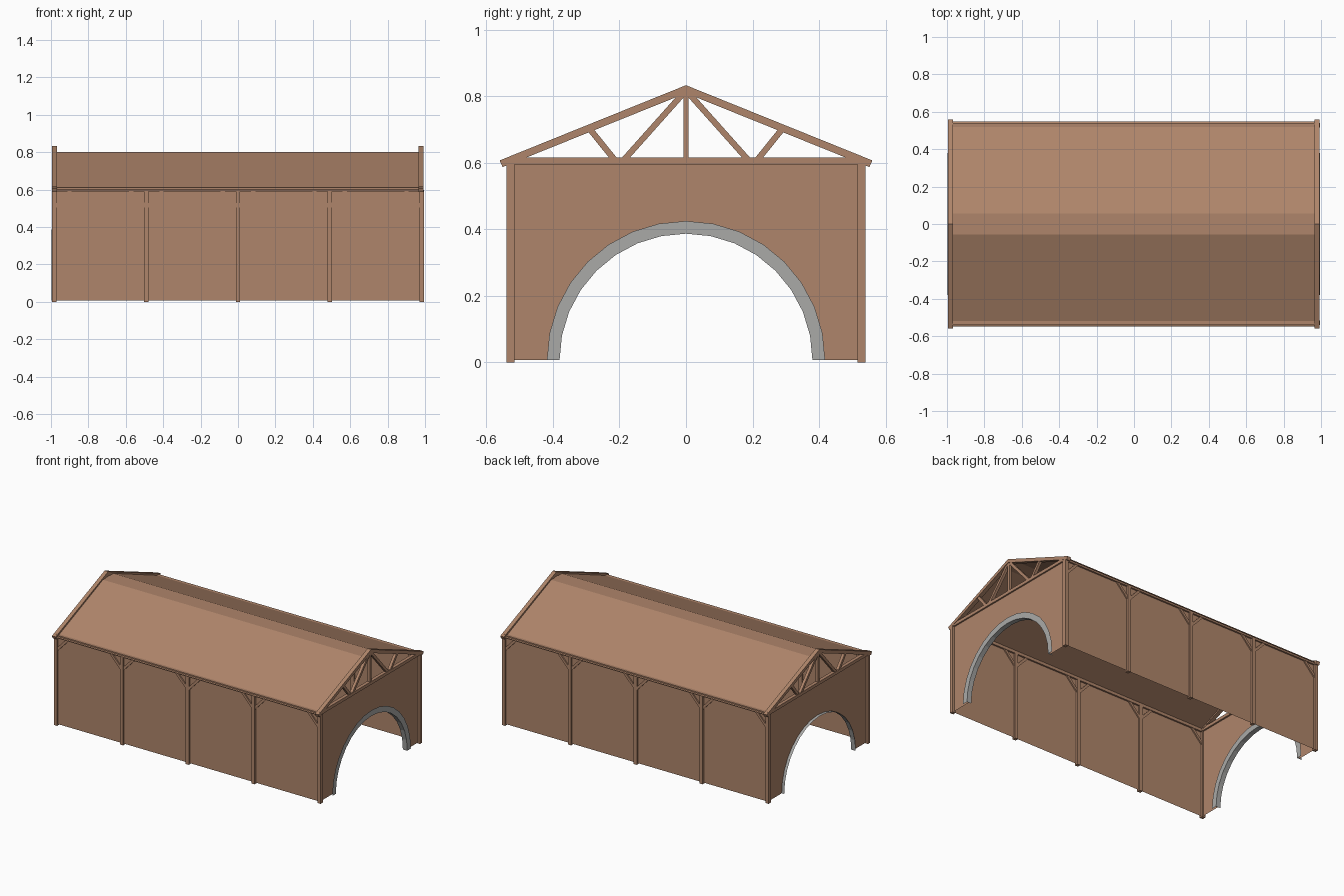
import bpy, math
from mathutils import Vector

if "Cube" in bpy.data.objects:
    bpy.data.objects.remove(bpy.data.objects["Cube"])


def material(name, rgb):
    m = bpy.data.materials.new(name)
    m.diffuse_color = (*rgb, 1)
    m.use_nodes = True
    m.node_tree.nodes["Principled BSDF"].inputs["Base Color"].default_value = m.diffuse_color
    return m


WOOD = material("brown wood", (0.43, 0.235, 0.145))
STONE = material("grey stone", (0.40, 0.40, 0.39))


def mesh(name, verts, faces, mat=WOOD):
    me = bpy.data.meshes.new(name)
    me.from_pydata([tuple(v) for v in verts], [], faces)
    me.materials.append(mat)
    ob = bpy.data.objects.new(name, me)
    bpy.context.collection.objects.link(ob)
    return ob


def prism(name, pts, a, b, axis):
    """Extrude a closed profile along x (pts = y,z) or y (pts = x,z)."""
    n = len(pts)
    place = (lambda p, t: (t, p[0], p[1])) if axis == "x" else (lambda p, t: (p[0], t, p[1]))
    verts = [place(p, t) for t in (a, b) for p in pts]
    faces = [list(range(n))[::-1], list(range(n, 2 * n))]
    faces += [[i, (i + 1) % n, n + (i + 1) % n, n + i] for i in range(n)]
    ob = mesh(name, verts, faces)
    import bmesh
    bm = bmesh.new()
    bm.from_mesh(ob.data)
    bmesh.ops.recalc_face_normals(bm, faces=bm.faces)
    bm.to_mesh(ob.data)
    bm.free()
    return ob


def strut(name, p, q, w, a, b, axis):
    """Straight bar of width w between two profile points."""
    p, q = Vector(p), Vector(q)
    d = (q - p).normalized()
    s = Vector((-d.y, d.x)) * w / 2
    return prism(name, [p - s, q - s, q + s, p + s], a, b, axis)


def arc(r, z0=0.007, n=16):
    return [(r * math.cos(math.pi * i / n), z0 + r * math.sin(math.pi * i / n)) for i in range(n + 1)]


WY = 0.528            # long wall plane
POSTS = [-0.982, -0.49, 0, 0.49, 0.982]

# long sides: wall sheet, eave beam, posts with angled braces
for s, side in ((-1, "front"), (1, "back")):
    y = s * WY
    mesh(side + "_wall", [(-.98, y, .007), (.98, y, .007), (.98, y, .60), (-.98, y, .60)],
         [[0, 1, 2, 3] if s < 0 else [3, 2, 1, 0]])
    strut(side + "_eave_beam", (-.97, .60), (.97, .60), .02, y - .011, y + .011, "y")
    for i, x in enumerate(POSTS):
        strut(f"{side}_post_{i}", (x, 0), (x, .597), .024, y - .012, y + .012, "y")
        for d in (-1, 1):
            if abs(x + d * .1) < 0.985:
                strut(f"{side}_brace_{i}", (x + d * .005, .508), (x + d * .09, .598),
                      .017, y - .008, y + .008, "y")

# gable ends
for s, side in ((-1, "left"), (1, "right")):
    x = s * 0.98
    # wall sheet with arched opening
    outline = [(WY, .007)] + arc(.382) + [(-WY, .007), (-WY, .605), (WY, .605)]
    idx = list(range(len(outline)))
    mesh(side + "_end_wall", [(x, *p) for p in outline], [idx if s < 0 else idx[::-1]])

    # arch lining: flat ring on its +x side plus an inner strip
    xf, xb = (.995, .962) if s > 0 else (-.965, -.998)
    outer, inner = arc(.418), arc(.38)
    n = len(inner)
    verts = [(xf, *p) for p in outer] + [(xf, *p) for p in inner] + [(xb, *p) for p in inner]
    faces = [[k * n + i, k * n + i + 1, (k + 1) * n + i + 1, (k + 1) * n + i]
             for k in (0, 1) for i in range(n - 1)]
    mesh(side + "_arch", verts, faces, STONE)

    # open roof truss
    a, b = (.965, .992) if s > 0 else (-.994, -.967)
    prism(side + "_rafters", [(0, .833), (.56, .607), (.551, .587), (0, .809),
                              (-.551, .587), (-.56, .607)], a, b, "x")
    strut(side + "_tie_beam", (-.54, .605), (.54, .605), .021, a + .002, b - .002, "x")
    strut(side + "_king_post", (0, .61), (0, .815), .016, a + .004, b - .004, "x")
    for d in (-1, 1):
        strut(side + "_long_strut", (d * .005, .812), (d * .188, .607), .018, a + .004, b - .004, "x")
        strut(side + "_short_strut", (d * .213, .607), (d * .288, .70), .018, a + .004, b - .004, "x")

# roof sheet with flat ridge
prof = [(-.548, .598), (-.056, .80), (.056, .80), (.548, .598)]
mesh("roof", [(t, *p) for t in (-.97, .97) for p in prof],
     [[i, i + 4, i + 5, i + 1] for i in range(3)])
